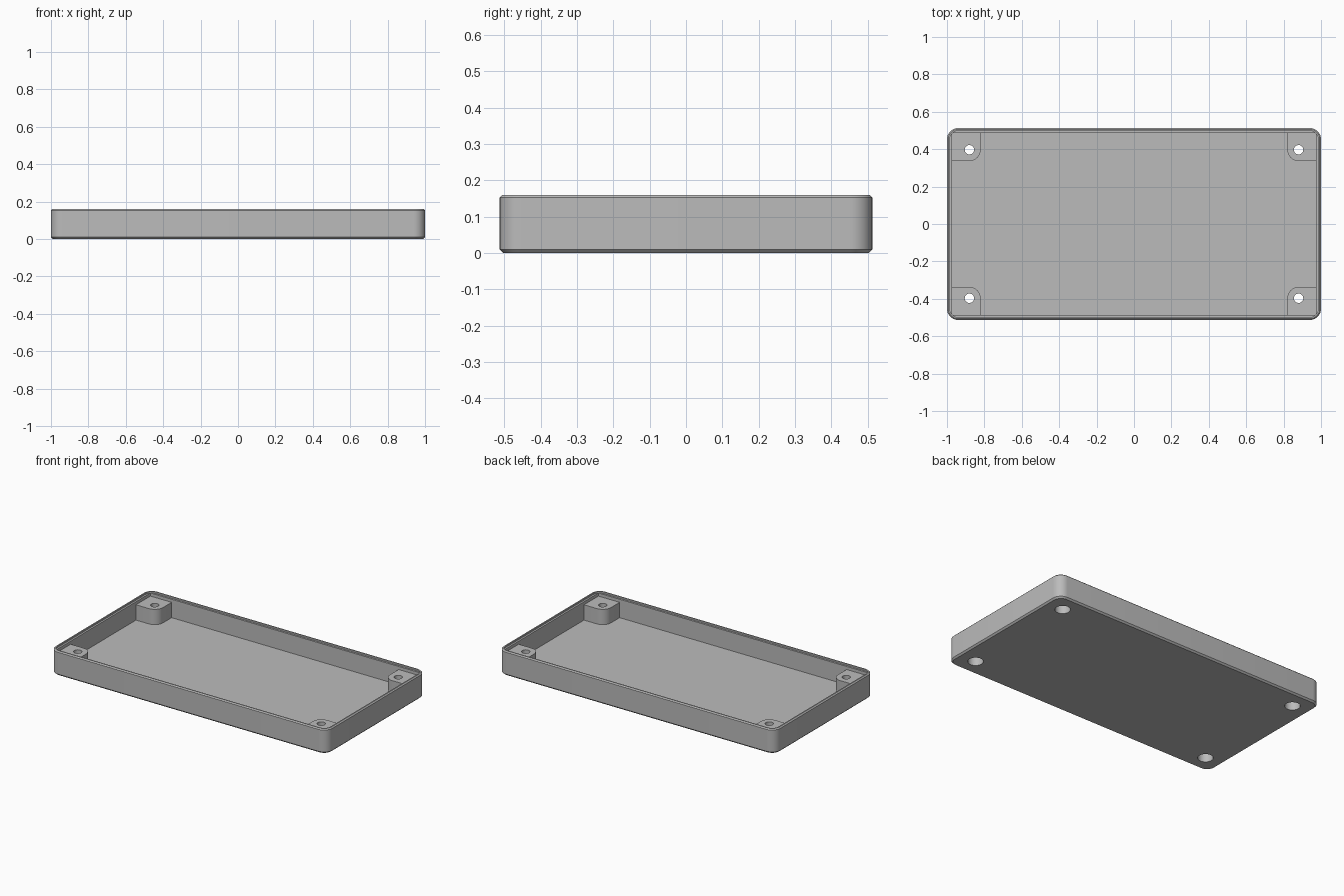
import bpy, bmesh
from math import cos, sin, pi, radians

default = bpy.data.objects.get("Cube")
if default:
    bpy.data.objects.remove(default, do_unlink=True)

HALF_X, HALF_Y, HEIGHT = 1.0, 0.513, 0.16
FLOOR, POST_TOP = 0.03, 0.13
HOLE_X, HOLE_Y = 0.88, 0.397
CORNERS = [(sx, sy) for sx in (-1, 1) for sy in (-1, 1)]

# Grey plastic
grey = bpy.data.materials.new("grey plastic")
grey.use_nodes = True
colour = (0.5, 0.5, 0.5, 1)
grey.diffuse_color = colour
grey.node_tree.nodes["Principled BSDF"].inputs["Base Color"].default_value = colour


def rounded_rect(inset, radius, steps=10):
    """Outline inset from the tray's outer edge."""
    cx, cy = HALF_X - inset - radius, HALF_Y - inset - radius
    points = []
    for i, (sx, sy) in enumerate([(1, 1), (-1, 1), (-1, -1), (1, -1)]):
        for k in range(steps + 1):
            a = (i + k / steps) * pi / 2
            points.append((sx * cx + radius * cos(a), sy * cy + radius * sin(a)))
    return points


def loft(name, sections):
    """Skin a list of (outline, z) sections and cap both ends."""
    bm = bmesh.new()
    rings = [[bm.verts.new((x, y, z)) for x, y in outline] for outline, z in sections]
    count = len(rings[0])
    for low, high in zip(rings, rings[1:]):
        for i in range(count):
            j = (i + 1) % count
            bm.faces.new((low[i], low[j], high[j], high[i]))
    bm.faces.new(rings[0][::-1])
    bm.faces.new(rings[-1])
    bmesh.ops.recalc_face_normals(bm, faces=bm.faces)
    mesh = bpy.data.meshes.new(name)
    bm.to_mesh(mesh)
    bm.free()
    obj = bpy.data.objects.new(name, mesh)
    bpy.context.collection.objects.link(obj)
    mesh.materials.append(grey)
    return obj


def circle(x, y, radius, sides=32):
    return [(x + radius * cos(2 * pi * k / sides), y + radius * sin(2 * pi * k / sides))
            for k in range(sides)]


def combine(target, tool, operation):
    """Apply a boolean and discard the tool."""
    mod = target.modifiers.new(operation.lower(), "BOOLEAN")
    mod.operation, mod.solver, mod.object = operation, "EXACT", tool
    bpy.context.view_layer.objects.active = target
    bpy.ops.object.modifier_apply(modifier=mod.name)
    bpy.data.objects.remove(tool, do_unlink=True)


# Tray: chamfered outside, stepped lip, square-cornered cavity
tray = loft("tray", [
    (rounded_rect(0.010, 0.050), 0),
    (rounded_rect(0.000, 0.060), 0.01),
    (rounded_rect(0.000, 0.060), HEIGHT - 0.007),
    (rounded_rect(0.007, 0.053), HEIGHT),
    (rounded_rect(0.015, 0.045), HEIGHT),
    (rounded_rect(0.015, 0.045), HEIGHT - 0.01),
    (rounded_rect(0.027, 0.003), HEIGHT - 0.01),
    (rounded_rect(0.027, 0.003), FLOOR),
])

# Corner screw posts, rounded towards the middle of the tray
for sx, sy in CORNERS:
    r, ex, ey = 0.06, 0.98, 0.494
    outline = [(ex, HOLE_Y - r), (ex, ey), (HOLE_X - r, ey)]
    outline += [(HOLE_X - r * cos(a), HOLE_Y - r * sin(a))
                for a in (k * pi / 20 for k in range(11))]
    outline = [(sx * x, sy * y) for x, y in outline]
    combine(tray, loft("post", [(outline, FLOOR - 0.01), (outline, POST_TOP)]), "UNION")

# Screw holes with wide counterbores from below
for sx, sy in CORNERS:
    x, y = sx * HOLE_X, sy * HOLE_Y
    wide, narrow = circle(x, y, 0.046), circle(x, y, 0.025)
    combine(tray, loft("screw hole", [(wide, -0.05), (wide, 0.09), (narrow, 0.09),
                                      (narrow, 0.2)]), "DIFFERENCE")

# Smooth rounded corners, keep edges crisp
bpy.ops.object.select_all(action="DESELECT")
tray.select_set(True)
bpy.context.view_layer.objects.active = tray
bpy.ops.object.shade_smooth_by_angle(angle=radians(30))
